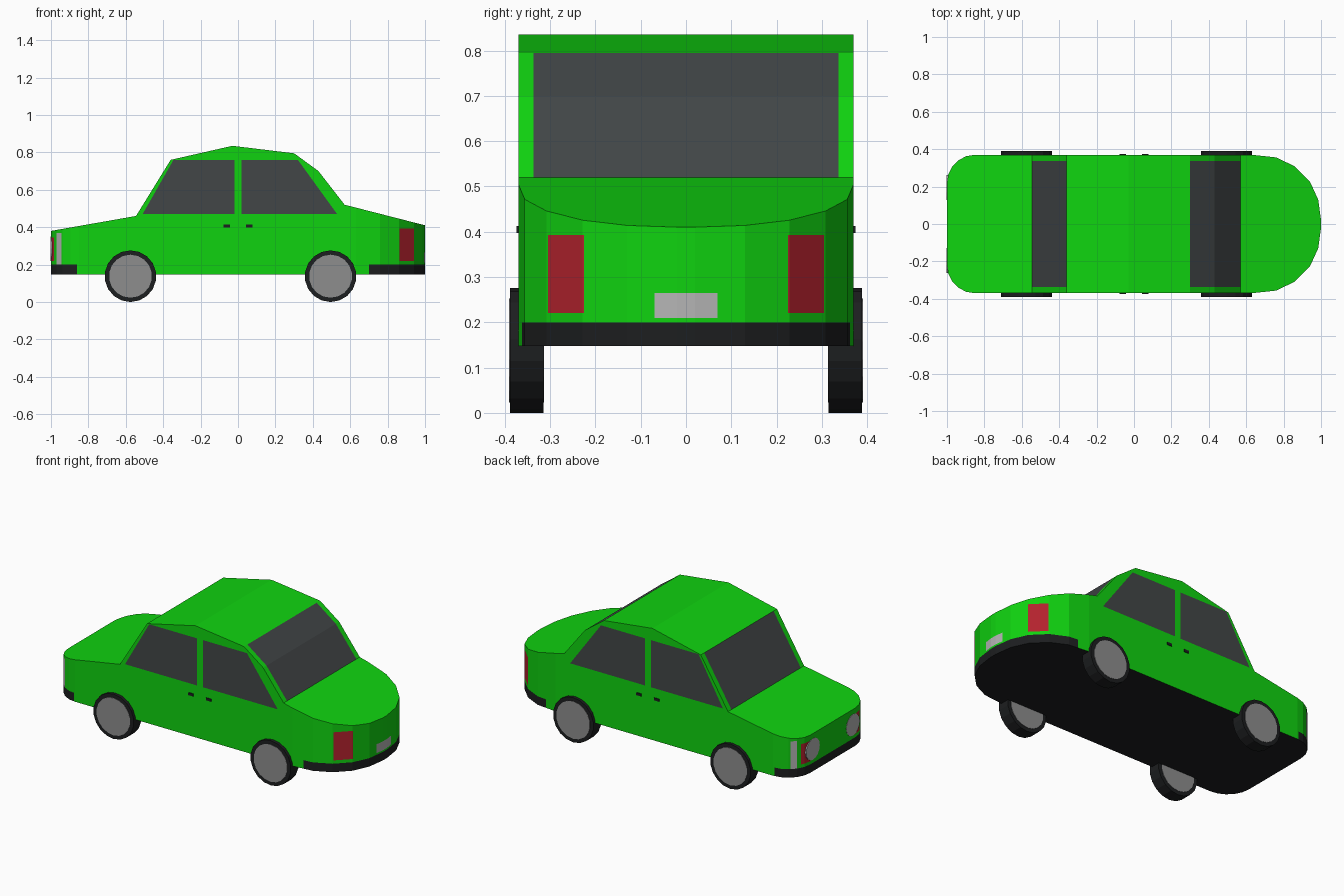
import bpy, bmesh, math
from mathutils import Matrix

if "Cube" in bpy.data.objects:
    bpy.data.objects.remove(bpy.data.objects["Cube"])


def material(name, r, g, b):
    m = bpy.data.materials.new(name)
    m.diffuse_color = (r, g, b, 1)
    m.use_nodes = True
    m.node_tree.nodes["Principled BSDF"].inputs["Base Color"].default_value = m.diffuse_color
    return m


GREEN = material("green paint", 0.005, 0.65, 0.005)
GLASS = material("dark glass", 0.054, 0.061, 0.063)
BLACK = material("black rubber", 0.012, 0.013, 0.014)
RED = material("red lamp", 0.45, 0.016, 0.027)
LIGHT = material("light grey", 0.46, 0.46, 0.46)
HUB = material("hub grey", 0.27, 0.27, 0.27)


def finish(name, bm, mats):
    bmesh.ops.recalc_face_normals(bm, faces=bm.faces[:])
    me = bpy.data.meshes.new(name)
    bm.to_mesh(me)
    bm.free()
    for m in mats:
        me.materials.append(m)
    ob = bpy.data.objects.new(name, me)
    bpy.context.collection.objects.link(ob)
    return ob


def cylinder(name, mat, axis, centre, radius, depth, sides):
    bm = bmesh.new()
    bmesh.ops.create_cone(bm, cap_ends=True, segments=sides, radius1=radius,
                          radius2=radius, depth=depth)
    turn = Matrix.Rotation(math.pi / 2, 4, axis)
    bmesh.ops.transform(bm, matrix=Matrix.Translation(centre) @ turn, verts=bm.verts[:])
    return finish(name, bm, [mat])


def box(name, mat, centre, size):
    bm = bmesh.new()
    bmesh.ops.create_cube(bm, size=1, matrix=Matrix.Translation(centre) @ Matrix.Diagonal((*size, 1)))
    return finish(name, bm, [mat])


def sample(points, x):
    for (x0, v0), (x1, v1) in zip(points, points[1:]):
        if x <= x1:
            return v0 + (v1 - v0) * (x - x0) / (x1 - x0)
    return points[-1][1]


# Body: side roofline and plan half-width, lofted through shared stations
FLOOR = 0.148
roof = [(-1, 0.38), (-0.545, 0.46), (-0.36, 0.76), (-0.03, 0.835),
        (0.30, 0.795), (0.43, 0.70), (0.57, 0.52), (1, 0.41)]
corner = [math.radians(a) for a in (0, 18, 36, 54, 72, 90)]
plan = [(-0.85 - 0.15 * math.cos(a), 0.22 + 0.15 * math.sin(a)) for a in corner]
plan += [(0.63, 0.37), (0.76, 0.356), (0.86, 0.308), (0.94, 0.228), (0.985, 0.13), (1, 0.02)]
stations = sorted({round(x, 5) for x, _ in roof + plan} | {-0.86, 0.70})

bm = bmesh.new()
rings = []
for x in stations:
    w, z = sample(plan, x), sample(roof, x)
    rings.append([bm.verts.new(p) for p in
                  ((x, -w, FLOOR), (x, w, FLOOR), (x, w, z), (x, -w, z))])
for a, b in zip(rings, rings[1:]):
    for i in range(4):
        j = (i + 1) % 4
        bm.faces.new((a[i], a[j], b[j], b[i]))
bm.faces.new(rings[0])
bm.faces.new(rings[-1][::-1])
bmesh.ops.recalc_face_normals(bm, faces=bm.faces[:])

# Painted end patches: end direction, y range, z range, material slot
patches = [(-1, 0.21, 0.285, 0.22, 0.345, 3), (-1, 0.308, 0.335, 0.20, 0.37, 4),
           (1, 0.225, 0.305, 0.22, 0.393, 3), (1, -0.07, 0.07, 0.21, 0.265, 4)]
SILL, HEAD, PILLAR, SCREEN = 0.47, 0.76, 0.02, 0.337

# Cut the body along the edges of windows, bumpers and lamps
cuts = [((0, 0, z), (0, 0, 1)) for z in (SILL, HEAD, 0.2)]
cuts += [((x, 0, 0), (1, 0, 0)) for x in (-PILLAR, PILLAR)]
cuts += [((-0.51, 0, SILL), (0.29, 0, -0.165)), ((0.53, 0, SILL), (0.29, 0, 0.21))]
cuts += [((0, s * SCREEN, 0), (0, 1, 0)) for s in (-1, 1)]
for _, y0, y1, z0, z1, _ in patches:
    cuts += [((0, s * y, 0), (0, 1, 0)) for y in (y0, y1) for s in (-1, 1)]
    cuts += [((0, 0, z), (0, 0, 1)) for z in (z0, z1)]
for co, no in cuts:
    bmesh.ops.bisect_plane(bm, geom=bm.verts[:] + bm.edges[:] + bm.faces[:],
                           dist=1e-5, plane_co=co, plane_no=no)

bm.normal_update()
for f in bm.faces:
    c, n = f.calc_center_median(), f.normal
    up = c.z - SILL
    if n.z < -0.9:
        f.material_index = 2                                  # underside
    elif n.z > 0.2:
        if abs(c.y) < SCREEN and (-0.545 < c.x < -0.36 or 0.30 < c.x < 0.57):
            f.material_index = 1                              # windscreens
    elif c.z < 0.2 and (c.x < -0.86 or c.x > 0.70):
        f.material_index = 2                                  # bumpers
    elif (abs(n.y) > 0.9 and SILL < c.z < HEAD and abs(c.x) > PILLAR
          and -0.51 + up * 0.165 / 0.29 < c.x < 0.53 - up * 0.21 / 0.29):
        f.material_index = 1                                  # side windows
    else:
        for end, y0, y1, z0, z1, slot in patches:             # lamps and plate
            if c.x * end > 0.84 and y0 < abs(c.y) < y1 and z0 < c.z < z1:
                f.material_index = slot
finish("car_body", bm, [GREEN, GLASS, BLACK, RED, LIGHT])

for side, label in ((-1, "near"), (1, "far")):
    # Wheels with hubs showing on both faces
    for x, end in ((-0.575, "front"), (0.495, "rear")):
        cylinder(f"{end}_{label}_tyre", BLACK, 'X', (x, side * 0.352, 0.138), 0.138, 0.074, 18)
        cylinder(f"{end}_{label}_hub", HUB, 'X', (x, side * 0.352, 0.138), 0.115, 0.078, 18)
    # Door handles
    for x, end in ((-0.06, "front"), (0.06, "rear")):
        box(f"{end}_{label}_door_handle", BLACK, (x, side * 0.371, 0.405), (0.034, 0.006, 0.016))
    # Round headlights
    cylinder(f"{label}_headlight", LIGHT, 'Y', (-0.997, side * 0.195, 0.285), 0.066, 0.009, 16)
